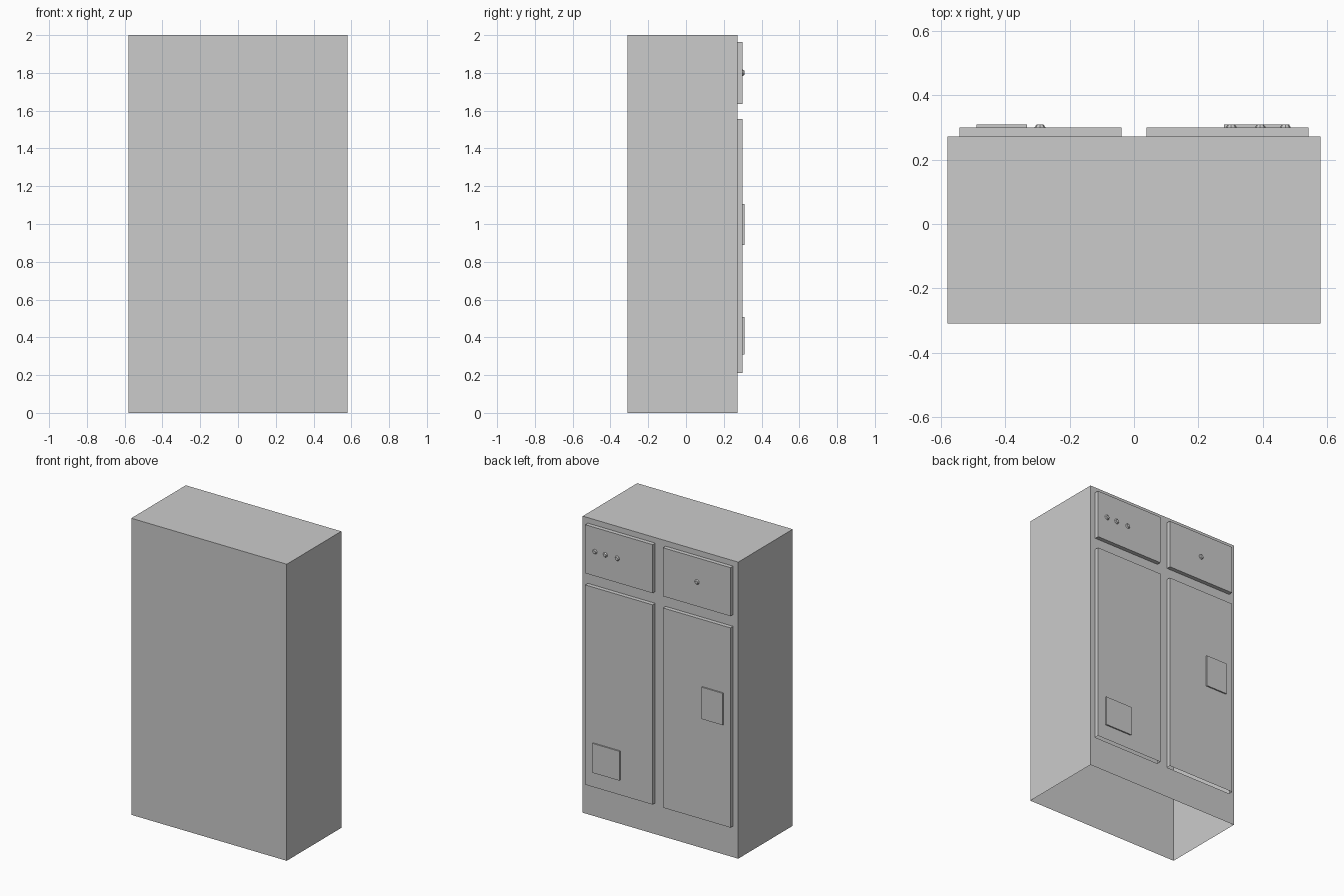
import bpy, bmesh, math
from mathutils import Matrix

if "Cube" in bpy.data.objects:
    bpy.data.objects.remove(bpy.data.objects["Cube"])

W, FRONT, BACK, H = 0.58, -0.309, 0.272, 2.0
DOOR_Y, TIP_Y = 0.30, 0.309
X_CUTS = [-W, -0.542, -0.039, 0.039, 0.542, W]
Z_CUTS = [0, 0.21, 1.557, 1.636, 1.963, H]


def finish(name, bm):
    bmesh.ops.remove_doubles(bm, verts=bm.verts, dist=1e-5)
    mesh = bpy.data.meshes.new(name)
    bm.to_mesh(mesh)
    bm.free()
    obj = bpy.data.objects.new(name, mesh)
    bpy.context.collection.objects.link(obj)
    return obj


def shell(bm, x, y, z, skip):
    """Box with some sides left open; sides are named by axis and sign."""
    (x0, x1), (y0, y1), (z0, z1) = x, y, z
    sides = {
        "-x": [(x0, y1, z0), (x0, y0, z0), (x0, y0, z1), (x0, y1, z1)],
        "+x": [(x1, y0, z0), (x1, y1, z0), (x1, y1, z1), (x1, y0, z1)],
        "-y": [(x0, y0, z0), (x1, y0, z0), (x1, y0, z1), (x0, y0, z1)],
        "+y": [(x1, y1, z0), (x0, y1, z0), (x0, y1, z1), (x1, y1, z1)],
        "-z": [(x0, y1, z0), (x1, y1, z0), (x1, y0, z0), (x0, y0, z0)],
        "+z": [(x0, y0, z1), (x1, y0, z1), (x1, y1, z1), (x0, y1, z1)],
    }
    for key, pts in sides.items():
        if key not in skip:
            bm.faces.new([bm.verts.new(p) for p in pts])


def panel(name, x, y, z, skip=("-y",)):
    bm = bmesh.new()
    shell(bm, x, y, z, skip)
    return finish(name, bm)


# Cabinet body: open underneath, panelled side open behind doors and drawers
bm = bmesh.new()
shell(bm, (-W, W), (FRONT, BACK), (0, H), ("-z", "+y"))
for i in range(5):
    for j in range(5):
        if i in (1, 3) and j in (1, 3):
            continue
        x0, x1, z0, z1 = X_CUTS[i], X_CUTS[i + 1], Z_CUTS[j], Z_CUTS[j + 1]
        bm.faces.new([bm.verts.new((x, BACK, z))
                      for x, z in ((x1, z0), (x0, z0), (x0, z1), (x1, z1))])
finish("cabinet_body", bm)

# Doors (open along the bottom edge) and upper drawers
for side, i in (("left", 1), ("right", 3)):
    x = (X_CUTS[i], X_CUTS[i + 1])
    panel(side + "_door", x, (BACK, DOOR_Y), Z_CUTS[1:3], ("-y", "-z"))
    panel(side + "_drawer", x, (BACK, DOOR_Y), Z_CUTS[3:5])

# Small raised plates on the doors
panel("left_door_plate", (-0.49, -0.332), (DOOR_Y, TIP_Y), (0.89, 1.105))
panel("right_door_plate", (0.28, 0.483), (DOOR_Y, TIP_Y), (0.31, 0.508))

# Faceted knobs
for n, x in enumerate((-0.292, 0.302, 0.392, 0.47)):
    bm = bmesh.new()
    depth = TIP_Y - DOOR_Y + 0.004
    bmesh.ops.create_cone(
        bm, cap_ends=True, segments=8, radius1=0.02, radius2=0.011, depth=depth,
        matrix=Matrix.Translation((x, TIP_Y - depth / 2, 1.8))
        @ Matrix.Rotation(-math.pi / 2, 4, "X"))
    finish(f"drawer_knob_{n + 1}", bm)
